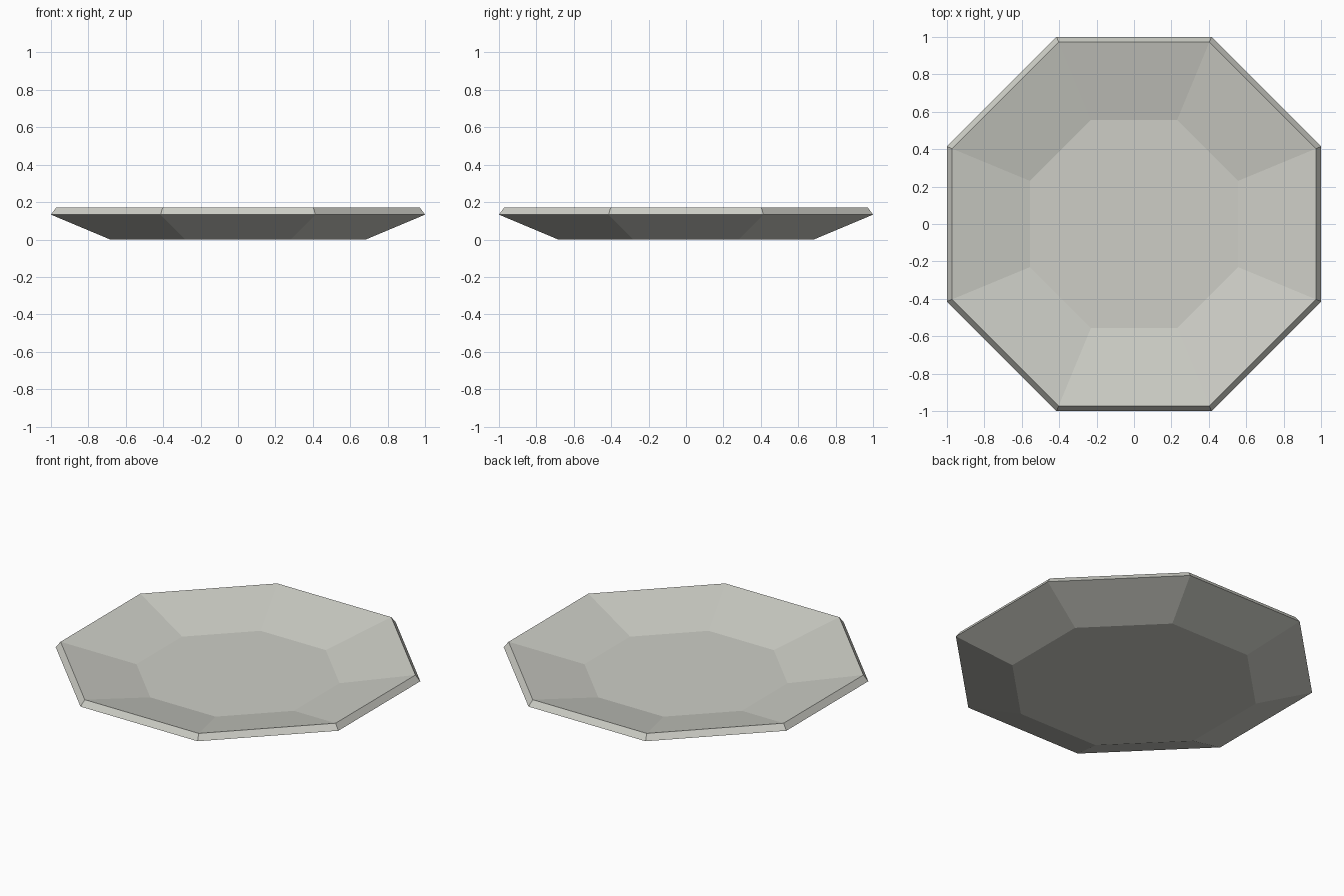
import bpy, bmesh, math

if "Cube" in bpy.data.objects:
    bpy.data.objects.remove(bpy.data.objects["Cube"])

SIDES = 8
# (distance from centre to flat side, height): base, outer edge, rim, inner floor
PROFILE = [(0.683, 0.0), (1.0, 0.133), (0.973, 0.17), (0.557, 0.072)]

mat = bpy.data.materials.new("pale warm grey")
mat.diffuse_color = (0.61, 0.615, 0.565, 1)
mat.use_nodes = True
mat.node_tree.nodes["Principled BSDF"].inputs["Base Color"].default_value = mat.diffuse_color

# Octagonal dish: stacked rings joined by flat walls, closed below and inside
bm = bmesh.new()
rings = []
for apothem, z in PROFILE:
    r = apothem / math.cos(math.pi / SIDES)
    angles = [(i + 0.5) * 2 * math.pi / SIDES for i in range(SIDES)]
    rings.append([bm.verts.new((r * math.cos(a), r * math.sin(a), z)) for a in angles])
for low, high in zip(rings, rings[1:]):
    for i in range(SIDES):
        j = (i + 1) % SIDES
        bm.faces.new((low[i], low[j], high[j], high[i]))
bm.faces.new(rings[0][::-1])   # underside
bm.faces.new(rings[-1])        # dish floor
bmesh.ops.recalc_face_normals(bm, faces=bm.faces[:])

mesh = bpy.data.meshes.new("plate")
bm.to_mesh(mesh)
bm.free()
mesh.materials.append(mat)
plate = bpy.data.objects.new("plate", mesh)
bpy.context.collection.objects.link(plate)
